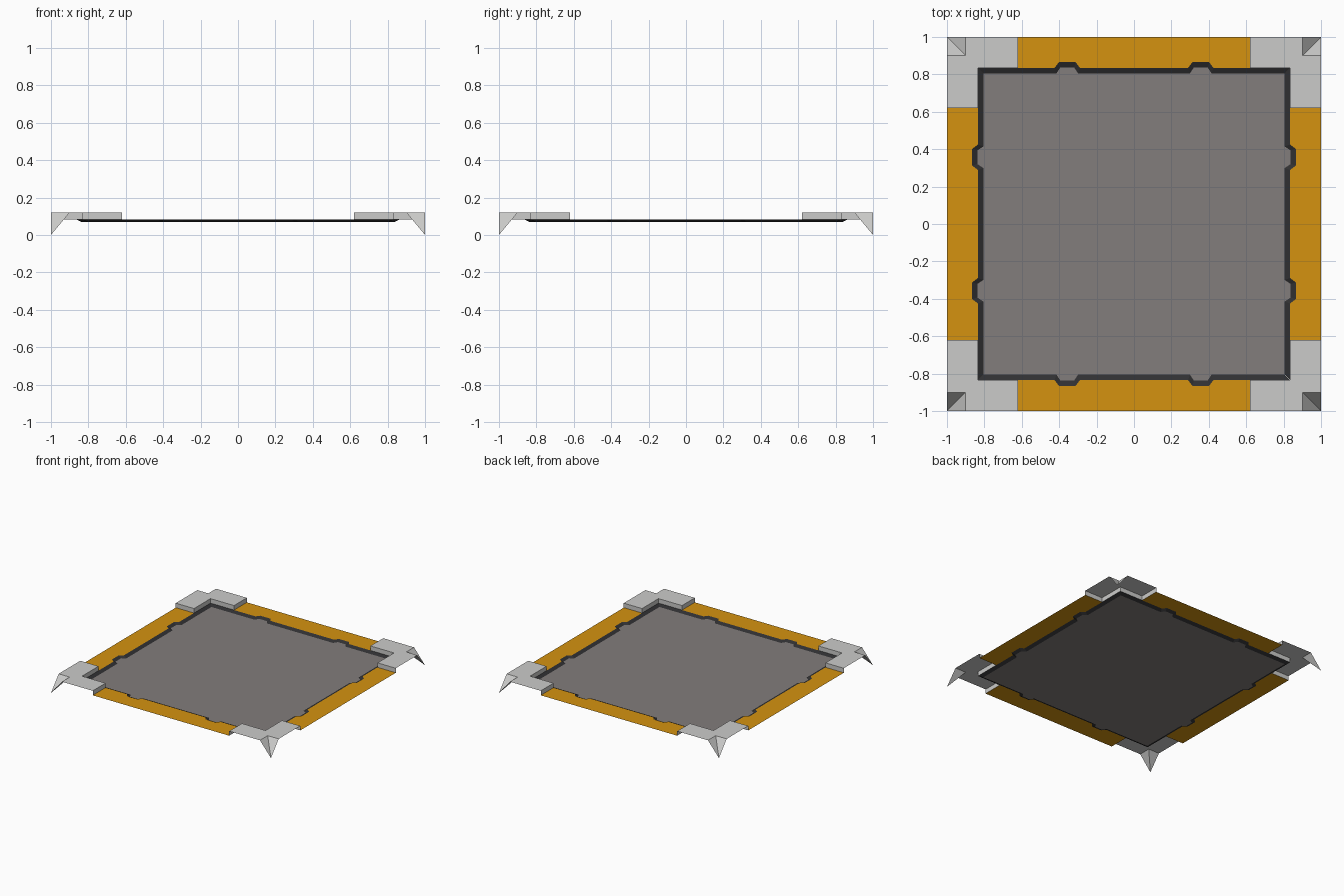
import bpy
from math import pi
from mathutils import Matrix, Vector

if "Cube" in bpy.data.objects:
    bpy.data.objects.remove(bpy.data.objects["Cube"])

TOP, DECK, FLOOR = 0.12, 0.083, 0.07   # bracket top, border strips, sunken panel
ARM, EDGE, CUT = 0.62, 0.834, 0.9      # bracket arm end, recess edge, corner cut


def material(name, r, g, b):
    m = bpy.data.materials.new(name)
    m.diffuse_color = (r, g, b, 1)
    m.use_nodes = True
    m.node_tree.nodes["Principled BSDF"].inputs["Base Color"].default_value = m.diffuse_color
    return m


light_grey = material("light_grey", 0.60, 0.60, 0.59)
orange = material("orange", 0.66, 0.29, 0.005)
mid_grey = material("mid_grey", 0.225, 0.205, 0.20)
near_black = material("near_black", 0.03, 0.03, 0.032)


def build(name, polys, mat):
    verts, faces = [], []
    for p in polys:
        faces.append(range(len(verts), len(verts) + len(p)))
        verts += [tuple(v) for v in p]
    me = bpy.data.meshes.new(name)
    me.from_pydata(verts, [], [list(f) for f in faces])
    me.materials.append(mat)
    ob = bpy.data.objects.new(name, me)
    bpy.context.collection.objects.link(ob)


def turn(poly, k):
    rot = Matrix.Rotation(k * pi / 2, 3, 'Z')
    return [rot @ Vector(p) for p in poly]


def tabbed_edge(base, peak, wide, narrow, z):
    """Back edge running from right to left, with two outward tabs."""
    pts = [(base, base, z)]
    for c in (0.357, -0.357):
        pts += [(c + wide, base, z), (c + narrow, peak, z),
                (c - narrow, peak, z), (c - wide, base, z)]
    return pts + [(-base, base, z)]


outer = tabbed_edge(EDGE, 0.865, 0.068, 0.045, DECK)
inner = tabbed_edge(0.805, 0.838, 0.058, 0.036, FLOOR)

# Sunken floor panel: the inner edge turned round all four sides
build("floor_panel", [[p for k in range(4) for p in turn(inner[:-1], k)]], mid_grey)

# Sloping dark rim between floor and border
rim = [[outer[i], outer[i + 1], inner[i + 1], inner[i]] for i in range(len(outer) - 1)]
build("recess_rim", [turn(q, k) for k in range(4) for q in rim], near_black)

# Flat border strips, one per side, cut around the tabs
strip = [(ARM, 1, DECK), (-ARM, 1, DECK), (-ARM, EDGE, DECK)]
strip += outer[-2:0:-1] + [(ARM, EDGE, DECK)]
for k, side in enumerate(("back", "left", "front", "right")):
    build("border_strip_" + side, [turn(strip, k)], orange)

# Corner brackets: open shells with top, inner and end walls, and a folded spike
half = [
    [(ARM, 1, TOP), (ARM, EDGE, TOP), (EDGE, EDGE, TOP), (CUT, CUT, TOP), (CUT, 1, TOP)],
    [(ARM, EDGE, TOP), (ARM, EDGE, DECK), (EDGE, EDGE, DECK), (EDGE, EDGE, TOP)],
    [(ARM, 1, TOP), (ARM, 1, DECK), (ARM, EDGE, DECK), (ARM, EDGE, TOP)],
    [(CUT, 1, TOP), (CUT, CUT, TOP), (1, 1, 0)],
]
corner = half + [[(y, x, z) for x, y, z in reversed(p)] for p in half]
for k, side in enumerate(("back_right", "back_left", "front_left", "front_right")):
    build("corner_bracket_" + side, [turn(p, k) for p in corner], light_grey)
